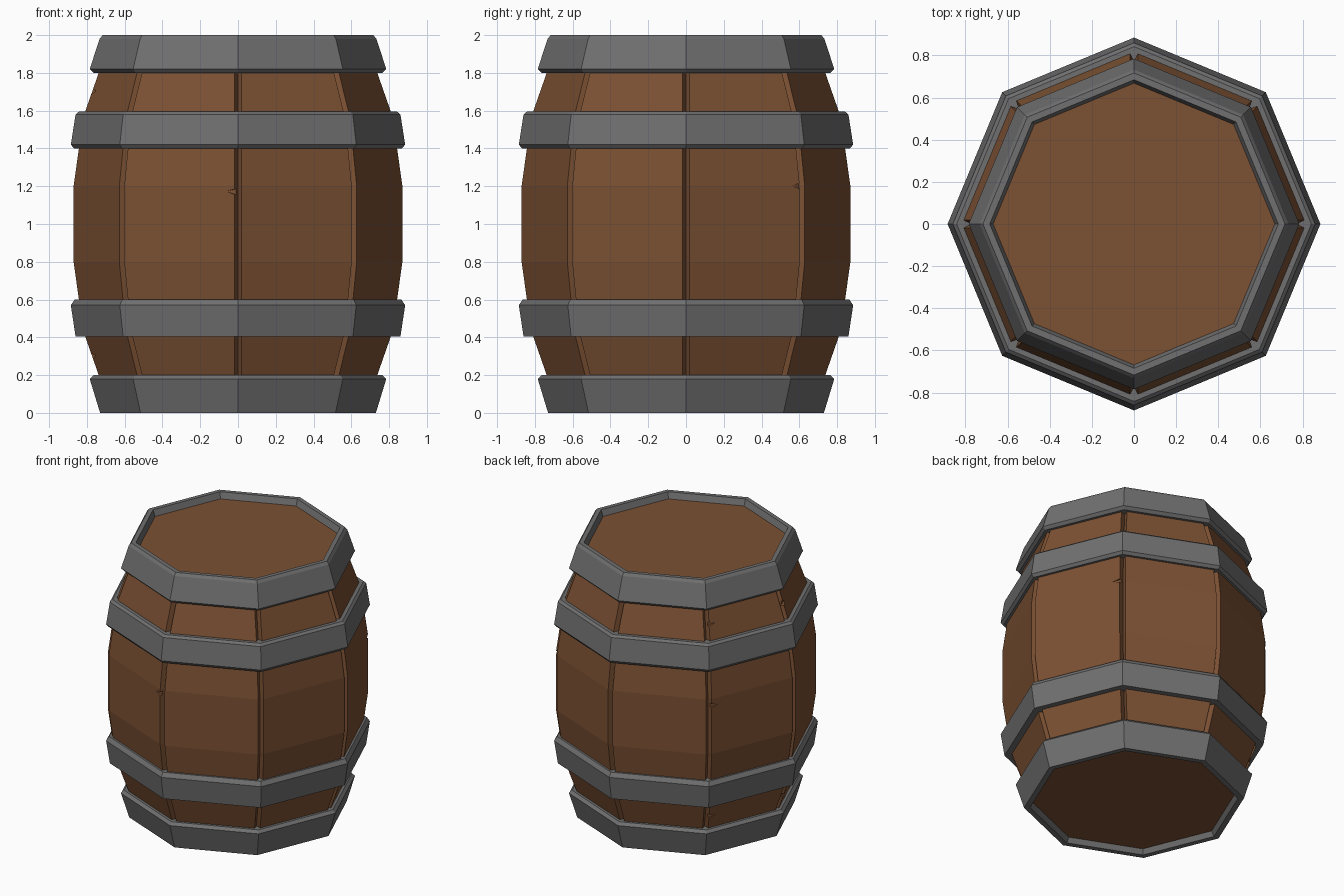
import bpy, bmesh, math
from mathutils import Vector, Matrix

if "Cube" in bpy.data.objects:
    bpy.data.objects.remove(bpy.data.objects["Cube"])

SIDES = 8


def material(name, rgb):
    m = bpy.data.materials.new(name)
    m.diffuse_color = (*rgb, 1)
    m.use_nodes = True
    m.node_tree.nodes["Principled BSDF"].inputs["Base Color"].default_value = m.diffuse_color
    return m


wood = material("brown wood", (0.20, 0.082, 0.033))
metal = material("grey iron", (0.165, 0.162, 0.162))


def finish(bm, name, mat):
    bmesh.ops.recalc_face_normals(bm, faces=bm.faces)
    me = bpy.data.meshes.new(name)
    bm.to_mesh(me)
    bm.free()
    ob = bpy.data.objects.new(name, me)
    bpy.context.collection.objects.link(ob)
    me.materials.append(mat)
    return ob


def corner(i, r, z):
    a = i * math.tau / SIDES
    return Vector((r * math.cos(a), r * math.sin(a), z))


def hoop(name, profile):
    """Sweep a closed (radius, z) profile around the octagon."""
    bm = bmesh.new()
    rings = [[bm.verts.new(corner(i, r, z)) for r, z in profile] for i in range(SIDES)]
    n = len(profile)
    for i in range(SIDES):
        a, b = rings[i], rings[(i + 1) % SIDES]
        for k in range(n):
            j = (k + 1) % n
            bm.faces.new((a[k], b[k], b[j], a[j]))
    return finish(bm, name, metal)


# staves: octagonal loft with a V groove at each corner
bm = bmesh.new()
levels = [(0.70, 0.08), (0.745, 0.2), (0.815, 0.4), (0.85, 0.6), (0.878, 0.8),
          (0.878, 1.2), (0.85, 1.4), (0.815, 1.6), (0.745, 1.8), (0.70, 1.92)]
loops = []
for r, z in levels:
    ring = []
    for i in range(SIDES):
        c = corner(i, r, z)
        before = (corner(i - 1, r, z) - c).normalized()
        after = (corner(i + 1, r, z) - c).normalized()
        for p in (c + before * 0.02, corner(i, r - 0.045, z), c + after * 0.02):
            ring.append(bm.verts.new(p))
    loops.append(ring)
for lo, hi in zip(loops, loops[1:]):
    n = len(lo)
    for k in range(n):
        j = (k + 1) % n
        bm.faces.new((lo[k], lo[j], hi[j], hi[k]))
bm.faces.new(loops[0])
bm.faces.new(loops[-1])
staves = finish(bm, "staves", wood)

# small wedge nicks in the stave edges: (corner, side, z, radius there)
nicks = [(6, -1, 1.17, 0.878), (3, 1, 1.15, 0.878), (4, 1, 1.70, 0.78), (3, 1, 1.70, 0.78),
         (3, 1, 0.30, 0.78), (4, 1, 0.30, 0.78), (1, -1, 1.20, 0.878)]
bm = bmesh.new()
for i, side, z, r in nicks:
    c = corner(i, r, z)
    along = (corner(i + side, r, z) - c).normalized()
    out = (corner(i, r, 0) + corner(i + side, r, 0)).normalized()
    tri = [(0.005, 0.018), (0.005, -0.018), (0.07, 0.003)]
    tops = [bm.verts.new(c + along * u + out * 0.02 + Vector((0, 0, v))) for u, v in tri]
    base = [bm.verts.new(c + along * u - out * 0.02 + Vector((0, 0, v))) for u, v in tri[:2]]
    # depth fades to nothing at the tip
    tip = bm.verts.new(c + along * 0.07 - out * 0.001 + Vector((0, 0, 0.003)))
    base.append(tip)
    bm.faces.new(tops)
    bm.faces.new(base)
    for k in range(3):
        j = (k + 1) % 3
        bm.faces.new((tops[k], tops[j], base[j], base[k]))
cutter = finish(bm, "nick_cutter", wood)
cutter.hide_render = True
cutter.hide_viewport = True
mod = staves.modifiers.new("nicks", 'BOOLEAN')
mod.object = cutter
mod.operation = 'DIFFERENCE'
mod.solver = 'EXACT'

# recessed end lids
for name, z0, z1 in (("top_lid", 1.90, 1.955), ("bottom_lid", 0.035, 0.10)):
    bm = bmesh.new()
    bmesh.ops.create_cone(bm, cap_ends=True, segments=SIDES, radius1=0.69, radius2=0.69,
                          depth=z1 - z0, matrix=Matrix.Translation((0, 0, (z0 + z1) / 2))
                          @ Matrix.Rotation(0, 4, 'Z'))
    finish(bm, name, wood)

# iron hoops
hoop("bottom_rim", [(0.69, 0), (0.73, 0), (0.785, 0.18), (0.765, 0.2), (0.69, 0.2), (0.67, 0.035)])
hoop("lower_hoop", [(0.78, 0.405), (0.86, 0.405), (0.885, 0.57), (0.865, 0.6), (0.80, 0.6)])
hoop("upper_hoop", [(0.80, 1.4), (0.868, 1.4), (0.885, 1.42), (0.86, 1.58), (0.842, 1.595), (0.78, 1.595)])
hoop("top_rim", [(0.69, 1.8), (0.765, 1.8), (0.785, 1.82), (0.733, 1.98), (0.717, 2.0),
                 (0.685, 2.0), (0.667, 1.95)])
